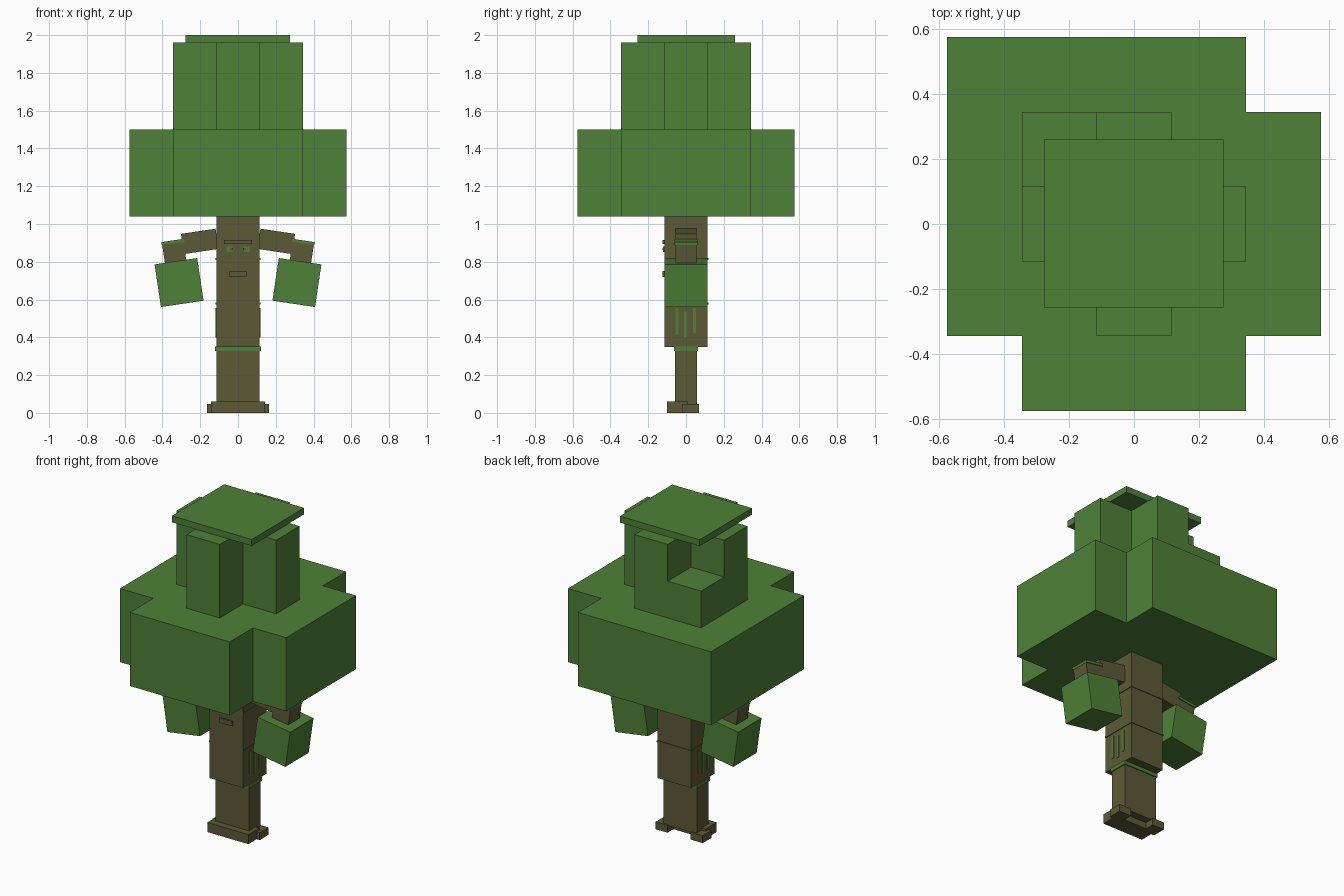
import bpy, bmesh, math
from mathutils import Matrix

if "Cube" in bpy.data.objects:
    bpy.data.objects.remove(bpy.data.objects["Cube"])


def material(name, rgb):
    m = bpy.data.materials.new(name)
    m.diffuse_color = (*rgb, 1)
    m.use_nodes = True
    m.node_tree.nodes["Principled BSDF"].inputs["Base Color"].default_value = m.diffuse_color
    return m


LEAF = material("leaf_green", (0.0762, 0.220, 0.0382))
BARK = material("bark_brown", (0.107, 0.102, 0.037))


def finish(name, bm, mat):
    bmesh.ops.recalc_face_normals(bm, faces=bm.faces)
    me = bpy.data.meshes.new(name)
    bm.to_mesh(me)
    bm.free()
    me.materials.append(mat)
    ob = bpy.data.objects.new(name, me)
    bpy.context.collection.objects.link(ob)
    return ob


def box(name, mat, x, y, z, tilt=0):
    """Box from (min, max) ranges, optionally tilted about the y axis."""
    bm = bmesh.new()
    bmesh.ops.create_cube(bm, size=1)
    size = [r[1] - r[0] for r in (x, y, z)]
    mid = [(r[0] + r[1]) / 2 for r in (x, y, z)]
    bm.transform(Matrix.Translation(mid)
                 @ Matrix.Rotation(math.radians(tilt), 4, 'Y')
                 @ Matrix.Diagonal((*size, 1)))
    return finish(name, bm, mat)


def prism(name, mat, outline, z0, z1):
    """Vertical extrusion of a plan outline."""
    bm = bmesh.new()
    face = bm.faces.new([bm.verts.new((x, y, z0)) for x, y in outline])
    ext = bmesh.ops.extrude_face_region(bm, geom=[face])
    top = [v for v in ext["geom"] if isinstance(v, bmesh.types.BMVert)]
    bmesh.ops.translate(bm, verts=top, vec=(0, 0, z1 - z0))
    return finish(name, bm, mat)


def pair(name, mat, x, y, z, tilt=0):
    """Right and left copies, mirrored across x = 0."""
    box("right_" + name, mat, x, y, z, tilt)
    box("left_" + name, mat, (-x[1], -x[0]), y, z, -tilt)


# Foliage: wide layer with three notched corners
A, B, C = 0.575, 0.345, 0.115
prism("wide_foliage", LEAF,
      [(-A, A), (-A, -B), (-B, -B), (-B, -A), (B, -A), (B, -B),
       (A, -B), (A, B), (B, B), (B, A)], 1.04, 1.5)

# Foliage: cross-shaped crown, one low corner block, cap
prism("crown_foliage", LEAF,
      [(-C, -B), (C, -B), (C, -C), (B, -C), (B, C), (C, C),
       (C, B), (-C, B), (-C, C), (-B, C), (-B, -C), (-C, -C)], 1.5, 1.96)
box("corner_foliage", LEAF, (-B, -C), (C, B), (1.5, 1.73))
box("cap_foliage", LEAF, (-0.277, 0.275), (-0.257, 0.26), (1.96, 2.0))

# Trunk with thin seams on the sides and back
box("trunk", BARK, (-C, C), (-C, C), (0.35, 1.04))
for i, z in enumerate((0.58, 0.815)):
    box(f"trunk_seam_{i}", BARK, (-0.119, 0.119), (-0.114, 0.119),
        (z - 0.005, z + 0.005))

# Legs, green belt and root feet
box("legs", BARK, (-C, C), (-0.057, 0.057), (0.04, 0.35))
box("belt", LEAF, (-0.121, 0.121), (-0.063, 0.063), (0.328, 0.352))
box("front_root", BARK, (-0.142, 0.142), (-0.1, 0.01), (0, 0.06))
pair("side_root", BARK, (0.08, 0.163), (-0.018, 0.068), (0, 0.046))

# Green bark grooves on both flanks
for i, (y, z0, z1) in enumerate(((-0.048, 0.415, 0.555),
                                 (-0.002, 0.4, 0.537),
                                 (0.045, 0.42, 0.555))):
    pair(f"groove_{i}", LEAF, (0.113, 0.119), (y - 0.008, y + 0.008), (z0, z1))

# Face: brow, eyes, pupils and mouth
box("brow", BARK, (-0.073, 0.073), (-0.124, -0.115), (0.893, 0.915))
pair("eye", LEAF, (0.028, 0.06), (-0.122, -0.115), (0.852, 0.88))
pair("pupil", BARK, (0.028, 0.042), (-0.124, -0.116), (0.862, 0.874))
box("mouth", BARK, (-0.045, 0.045), (-0.124, -0.115), (0.72, 0.75))

# Arms with leafy elbow pads and foliage hands
pair("upper_arm", BARK, (0.11, 0.295), (-0.056, 0.056), (0.854, 0.962), 8.5)
pair("forearm", BARK, (0.279, 0.393), (-0.056, 0.056), (0.77, 0.905), 8.5)
pair("elbow_pad", LEAF, (0.284, 0.405), (-0.062, 0.062), (0.897, 0.913), 8.5)
pair("hand", LEAF, (0.198, 0.426), (-C, C), (0.576, 0.804), 8.5)
